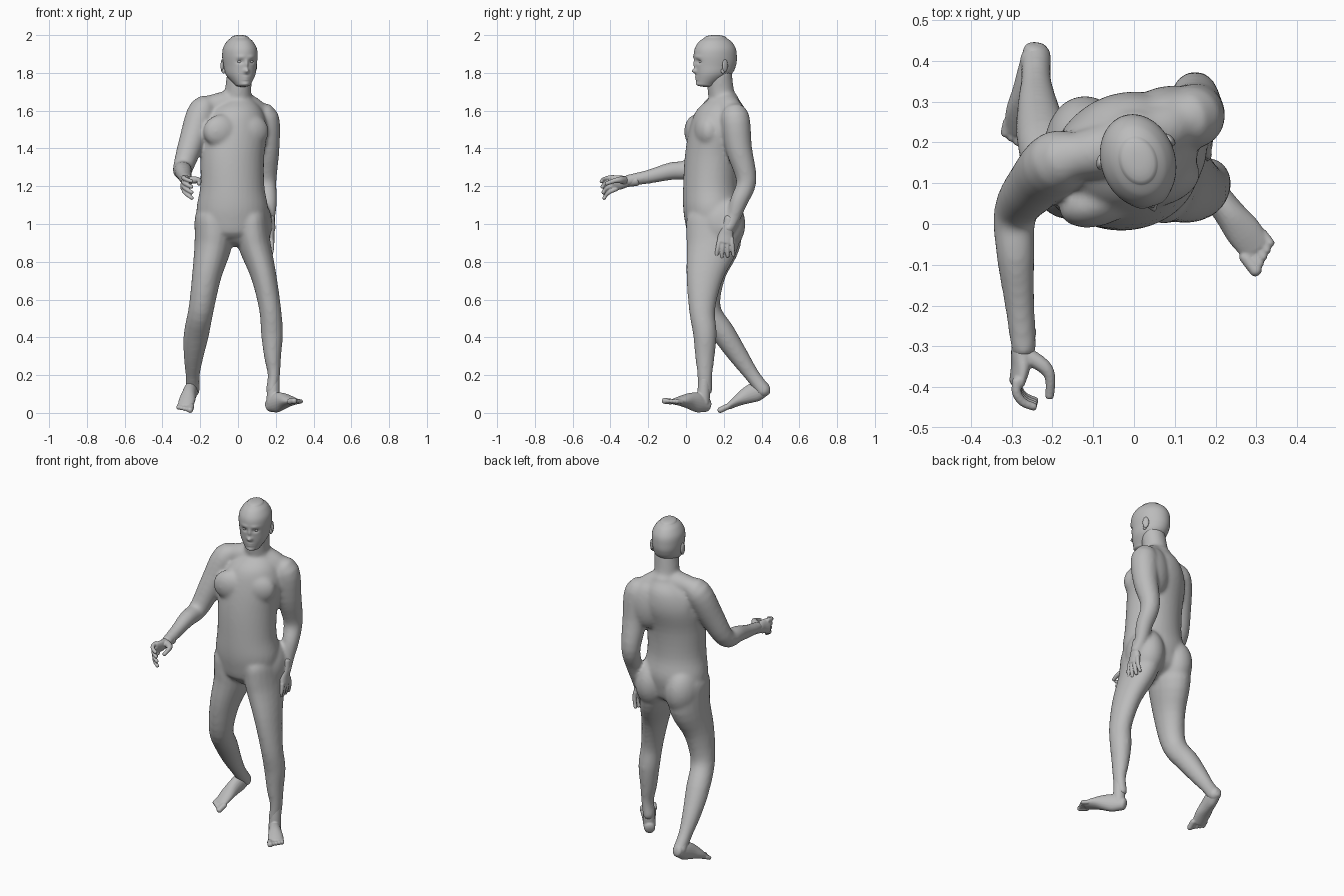
import bpy, bmesh, math
from mathutils import Vector, Matrix

old = bpy.data.objects.get("Cube")
if old:
    bpy.data.objects.remove(old, do_unlink=True)

grey = (.5, .5, .5, 1)
skin = bpy.data.materials.new("skin grey")
skin.use_nodes = True
skin.diffuse_color = grey
skin.node_tree.nodes["Principled BSDF"].inputs["Base Color"].default_value = grey

UP = Vector((0, 0, 1))
BACK = Vector((0, 1, 0))
SHOULDER_TURN = math.radians(18)


def turn(angle):
    return Matrix.Rotation(angle, 3, 'Z')


def spline(rows, steps):
    """Catmull-Rom interpolation through rows of any width."""
    padded = [rows[0], *rows, rows[-1]]
    smooth_rows = []
    for before, start, end, after in zip(padded, padded[1:], padded[2:], padded[3:]):
        for step in range(steps):
            t = step / steps
            smooth_rows.append([
                b + t * ((c - a) + t * ((2 * a - 5 * b + 4 * c - d)
                                        + t * (3 * (b - c) + d - a))) / 2
                for a, b, c, d in zip(before, start, end, after)])
    return smooth_rows + [list(rows[-1])]


def tube(bm, rows, depth_axis=BACK, axis=None, cap=.6, segments=20, steps=4, twist=None):
    """Loft round-ended ellipses; each row is x, y, z, half width, half depth."""
    rows = spline(rows, steps)
    points = [Vector(row[:3]) for row in rows]
    rings = []
    for i, (point, row) in enumerate(zip(points, rows)):
        ahead = points[min(i + 1, len(points) - 1)]
        behind = points[max(i - 1, 0)]
        tangent = (axis or ahead - behind).normalized()
        deep = turn(twist(point.z)) @ depth_axis if twist else depth_axis
        deep = (deep - tangent * deep.dot(tangent)).normalized()
        rings.append((point, tangent, deep, row[3], row[4]))

    def dome(ring, sign):
        point, tangent, deep, wide, thick = ring
        reach = tangent * sign * cap * min(wide, thick)
        angles = [math.pi / 2 * k / 5 for k in range(1, 5)]
        return [(point + reach * math.sin(k), tangent, deep,
                 wide * math.cos(k), thick * math.cos(k)) for k in angles]

    rings = dome(rings[0], -1)[::-1] + rings + dome(rings[-1], 1)
    loops = []
    for point, tangent, deep, wide, thick in rings:
        across = tangent.cross(deep)
        angles = [math.tau * k / segments for k in range(segments)]
        loops.append([bm.verts.new(point + across * wide * math.cos(k)
                                   + deep * thick * math.sin(k)) for k in angles])
    for low, high in zip(loops, loops[1:]):
        for k in range(segments):
            n = (k + 1) % segments
            bm.faces.new((low[k], low[n], high[n], high[k]))
    bm.faces.new(loops[0][::-1])
    bm.faces.new(loops[-1])


def rod(bm, points, radii, **options):
    """Round tube through points."""
    tube(bm, [(*p, r, r) for p, r in zip(points, radii)], **options)


def blob(bm, centre, radii, angle=0):
    matrix = (Matrix.Translation(centre) @ turn(angle).to_4x4()
              @ Matrix.Diagonal((*radii, 1)))
    bmesh.ops.create_uvsphere(bm, u_segments=24, v_segments=16, radius=1, matrix=matrix)


def finish(bm, name, voxel=None, softness=3):
    """Make the object; with a voxel size, blend its pieces into one skin."""
    bmesh.ops.recalc_face_normals(bm, faces=bm.faces)
    for face in bm.faces:
        face.smooth = True
    mesh = bpy.data.meshes.new(name)
    bm.to_mesh(mesh)
    bm.free()
    mesh.materials.append(skin)
    ob = bpy.data.objects.new(name, mesh)
    bpy.context.collection.objects.link(ob)
    if voxel:
        blend = ob.modifiers.new("blend", 'REMESH')
        blend.mode = 'VOXEL'
        blend.voxel_size = voxel
        blend.use_smooth_shade = True
        soften = ob.modifiers.new("soften", 'SMOOTH')
        soften.iterations = softness
    return ob


# Torso: the chest turns against the hips
def torso_twist(z):
    return SHOULDER_TURN * min(max((z - 1.1) / .4, 0), 1)


bm = bmesh.new()
tube(bm, [(-.03, .14, .98, .18, .14), (-.03, .14, 1.08, .19, .155),
          (-.03, .13, 1.2, .17, .145), (-.03, .14, 1.36, .17, .145),
          (-.02, .17, 1.5, .18, .15), (-.01, .185, 1.6, .14, .13),
          (0, .2, 1.66, .08, .08)],
     axis=UP, segments=32, twist=torso_twist)
rod(bm, [(-.17, .16, 1.62), (0, .2, 1.64), (.13, .26, 1.57)], (.055, .07, .06),
    depth_axis=UP)
rod(bm, [(0, .2, 1.62), (0, .185, 1.7), (.01, .175, 1.8)], (.075, .07, .068))
blob(bm, (-.01, .13, .95), (.08, .1, .07))
for side in (-1, 1):
    offset = turn(SHOULDER_TURN) @ Vector((side * .08, 0, 0))
    blob(bm, Vector((-.01, .08, 1.49)) + offset, (.1, .06, .09), SHOULDER_TURN)
    blob(bm, Vector((-.01, .25, 1.5)) + offset, (.1, .06, .14), SHOULDER_TURN)
    blob(bm, (side * .1 - .02, .19, 1), (.1, .125, .15))

# Arms share one set of radii, shoulder to wrist
arm_radii = (.05, .077, .07, .054, .047, .037, .031)
rod(bm, [(-.12, .17, 1.62), (-.185, .155, 1.6), (-.24, .1, 1.45), (-.29, .03, 1.3),
         (-.29, -.08, 1.28), (-.28, -.2, 1.25), (-.27, -.31, 1.23)],
    arm_radii, depth_axis=Vector((1, 0, 0)))
rod(bm, [(.09, .25, 1.58), (.14, .26, 1.56), (.15, .28, 1.4), (.15, .32, 1.23),
         (.16, .28, 1.12), (.16, .25, 1.03), (.17, .22, .97)], arm_radii)

# Legs share heights and girths, hip to ankle
heights = (1.02, .9, .73, .55, .42, .3, .2, .12)
widths = (.09, .09, .07, .06, .06, .047, .034, .034)
depths = (.14, .14, .1, .07, .063, .052, .04, .04)


def leg(xs, ys, girth):
    rows = [(x, y, z, wide * girth, deep) for x, y, z, wide, deep
            in zip(xs, ys, heights, widths, depths)]
    tube(bm, rows, cap=1)


leg((.07, .085, .135, .17, .18, .183, .19, .18), (.14, .14, .1, .085, .1, .1, .1, .1), .97)
leg((-.13, -.13, -.165, -.195, -.22, -.235, -.24, -.24),
    (.15, .15, .11, .115, .2, .28, .35, .41), 1.12)
finish(bm, "body", .009, softness=12)


# Feet: ankle, heel to ball, then five toes in a fan
def foot(name, ankle, heel, ball, inner):
    bm = bmesh.new()
    heel, ball = Vector(heel), Vector(ball)
    forward = (ball - heel).normalized()
    side = UP.cross(forward).normalized() * inner
    rod(bm, [ankle, heel + forward * .025 + UP * .01], (.032, .035))
    sections = [(.031, .036), (.035, .052), (.038, .045), (.044, .03), (.04, .016)]
    rows = []
    for i, section in enumerate(sections):
        f = i / (len(sections) - 1)
        arch = UP * .012 * math.sin(math.pi * f)
        rows.append((*(heel.lerp(ball, f) + arch), *section))
    tube(bm, rows, depth_axis=UP)
    for i in range(5):
        base = ball + side * (.034 - .017 * i) - forward * .005 * i
        tip = base + forward * (.042 - .003 * i)
        radius = .012 if i else .016
        rod(bm, [base, tip], (radius, radius), depth_axis=UP, cap=.9, segments=12)
    finish(bm, name, .004)


foot("left_foot", (.188, .098, .18), (.17, .11, .04), (.3, -.06, .06), -1)
foot("right_foot", (-.24, .37, .18), (-.24, .425, .13), (-.28, .225, .033), 1)


# Hands: palm, four fingers that curl step by step, thumb
def hand(name, wrist, forward, across, palm_side, curl):
    bm = bmesh.new()
    wrist, palm_side = Vector(wrist), Vector(palm_side)
    forward, across = Vector(forward).normalized(), Vector(across)

    def place(f, a, p):
        return wrist + forward * f + across * a + palm_side * p

    tube(bm, [(*place(-.05, 0, 0), .029, .029), (*place(0, 0, 0), .03, .026),
              (*place(.04, 0, .003), .039, .022), (*place(.08, 0, 0), .041, .016)],
         depth_axis=palm_side)
    for i in range(4):
        point = place(.075 - .005 * i, .03 - .021 * i, 0)
        path = [point]
        for bend in (.1, .7, 1.2):
            angle = bend * curl
            point = point + (forward * math.cos(angle) + palm_side * math.sin(angle)
                             - across * .1 * i) * .031
            path.append(point)
        rod(bm, path, (.013, .012, .011, .01), depth_axis=across, segments=12)
    rod(bm, [place(.01, .01, .01), place(.04, .03, .06 * curl),
             place(.07, .035, .08 * curl), place(.115, .025, .085 * curl)],
        (.021, .018, .013, .011), depth_axis=across, segments=12)
    finish(bm, name, .004)


hand("right_hand", (-.275, -.31, 1.225), (-.15, -1, -.1), UP, (1, 0, -.3), 1)
hand("left_hand", (.17, .22, .98), (.1, -.2, -1), -BACK, (-1, 0, 0), .3)

# Head: lofted skull, its face shaped by soft bumps and hollows
bm = bmesh.new()
skull = [(-.05, 1.74, .042, .052), (-.012, 1.79, .076, .096), (0, 1.84, .086, .112),
         (0, 1.89, .091, .116), (0, 1.93, .087, .11), (0, 1.965, .068, .088),
         (0, 1.985, .046, .06)]
tube(bm, [(0, *row) for row in skull], axis=UP, cap=.34, segments=96, steps=9)


def bump(x, z, width, height, push):
    """Push the front of the head out or in, alike on both sides."""
    for vert in bm.verts:
        if vert.co.y < 0:
            dx, dz = (abs(vert.co.x) - x) / width, (vert.co.z - z) / height
            vert.co.y -= push * math.exp(-dx * dx - dz * dz)


bump(x=.032, z=1.86, width=.015, height=.01, push=-.011)
bump(x=.03, z=1.885, width=.02, height=.01, push=.004)
bump(x=0, z=1.845, width=.008, height=.02, push=.01)
bump(x=0, z=1.81, width=.013, height=.012, push=.021)
for lip_height in (1.765, 1.778):
    bump(x=0, z=lip_height, width=.018, height=.004, push=.005)
bump(x=0, z=1.74, width=.02, height=.01, push=.005)

# Eyes and ears
for side in (-1, 1):
    blob(bm, (side * .032, -.087, 1.86), (.014, .014, .01))
    blob(bm, (side * .09, .025, 1.838), (.009, .018, .034), side * .4)
    blob(bm, (side * .086, .015, 1.81), (.008, .011, .014))
head = finish(bm, "head")
head.location = (.01, .155, 0)
head.rotation_euler.z = SHOULDER_TURN
